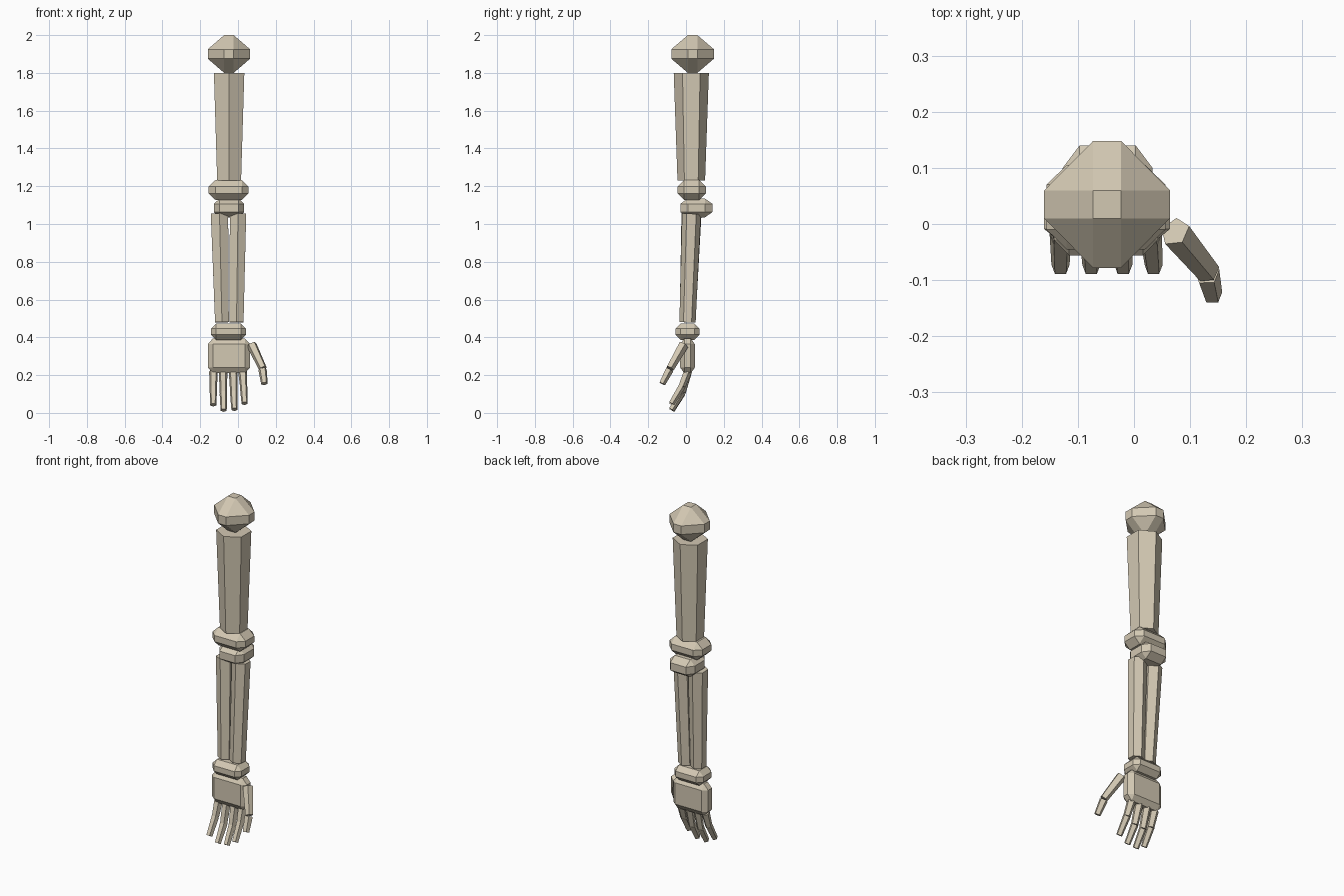
import bpy
import bmesh
from mathutils import Matrix, Vector

cube = bpy.data.objects.get("Cube")
if cube:
    bpy.data.objects.remove(cube, do_unlink=True)

bone_mat = bpy.data.materials.new("bone beige")
bone_mat.use_nodes = True
colour = (0.65, 0.58, 0.45, 1)
bone_mat.diffuse_color = colour
shader = next(n for n in bone_mat.node_tree.nodes if n.type == 'BSDF_PRINCIPLED')
shader.inputs["Base Color"].default_value = colour
shader.inputs["Roughness"].default_value = 0.9


def finish(name, bm):
    bmesh.ops.recalc_face_normals(bm, faces=bm.faces)
    mesh = bpy.data.meshes.new(name)
    bm.to_mesh(mesh)
    bm.free()
    mesh.materials.append(bone_mat)
    obj = bpy.data.objects.new(name, mesh)
    bpy.context.scene.collection.objects.link(obj)
    return obj


def knob(name, centre, half, inner):
    """Box with every edge and corner cut; inner is the half size of its flats."""
    bm = bmesh.new()
    c = Vector(centre)
    for axis in range(3):
        size = list(inner)
        size[axis] = half[axis]
        for sx in (-1, 1):
            for sy in (-1, 1):
                for sz in (-1, 1):
                    bm.verts.new(c + Vector((sx * size[0], sy * size[1], sz * size[2])))
    bmesh.ops.convex_hull(bm, input=bm.verts)
    bmesh.ops.dissolve_limit(bm, angle_limit=0.01, verts=bm.verts, edges=bm.edges)
    return finish(name, bm)


def shaft(name, top, bottom, r_top, r_bottom, sides=6):
    """Tapered prism between two points."""
    a, b = Vector(bottom), Vector(top)
    turn = Vector((0, 0, 1)).rotation_difference(b - a).to_matrix().to_4x4()
    bm = bmesh.new()
    bmesh.ops.create_cone(bm, cap_ends=True, segments=sides, radius1=r_bottom,
                          radius2=r_top, depth=(b - a).length,
                          matrix=Matrix.Translation((a + b) / 2) @ turn)
    return finish(name, bm)


# Joints and palm
knob("shoulder_joint", (-0.048, 0.035, 1.9), (0.112, 0.113, 0.1), (0.025, 0.025, 0.025))
knob("upper_elbow_joint", (-0.05, 0.03, 1.18), (0.106, 0.075, 0.052), (0.07, 0.04, 0.018))
knob("lower_elbow_joint", (-0.047, 0.055, 1.085), (0.08, 0.085, 0.05), (0.05, 0.045, 0.022))
knob("wrist_joint", (-0.05, 0.008, 0.43), (0.093, 0.064, 0.043), (0.066, 0.036, 0.016))
knob("palm", (-0.048, 0.008, 0.302), (0.112, 0.039, 0.092), (0.085, 0.017, 0.062))

# Arm bones
shaft("upper_arm", (-0.047, 0.028, 1.8), (-0.047, 0.028, 1.23), 0.093, 0.073)
shaft("outer_forearm", (-0.098, 0.029, 1.055), (-0.085, 0.008, 0.48), 0.053, 0.042)
shaft("inner_forearm", (0.0, 0.029, 1.055), (-0.008, 0.008, 0.48), 0.05, 0.043)

# Fingers: root x, tip x, tip height
fingers = {"little": (-0.13, -0.131, 0.042), "ring": (-0.079, -0.076, 0.014),
           "middle": (-0.026, -0.019, 0.018), "index": (0.024, 0.035, 0.05)}
for finger, (root_x, tip_x, tip_z) in fingers.items():
    root = Vector((root_x, 0.008, 0.22))
    knee = Vector(((root_x + tip_x) / 2, -0.022, tip_z + 0.092))
    tip = Vector((tip_x, -0.077, tip_z))
    shaft(finger + "_finger_base", root, knee, 0.024, 0.02, 5)
    shaft(finger + "_finger_tip", knee, tip, 0.021, 0.017, 5)

# Thumb
shaft("thumb_base", (0.073, -0.014, 0.36), (0.132, -0.085, 0.235), 0.028, 0.022, 5)
shaft("thumb_tip", (0.13, -0.088, 0.23), (0.14, -0.127, 0.155), 0.023, 0.018, 5)
